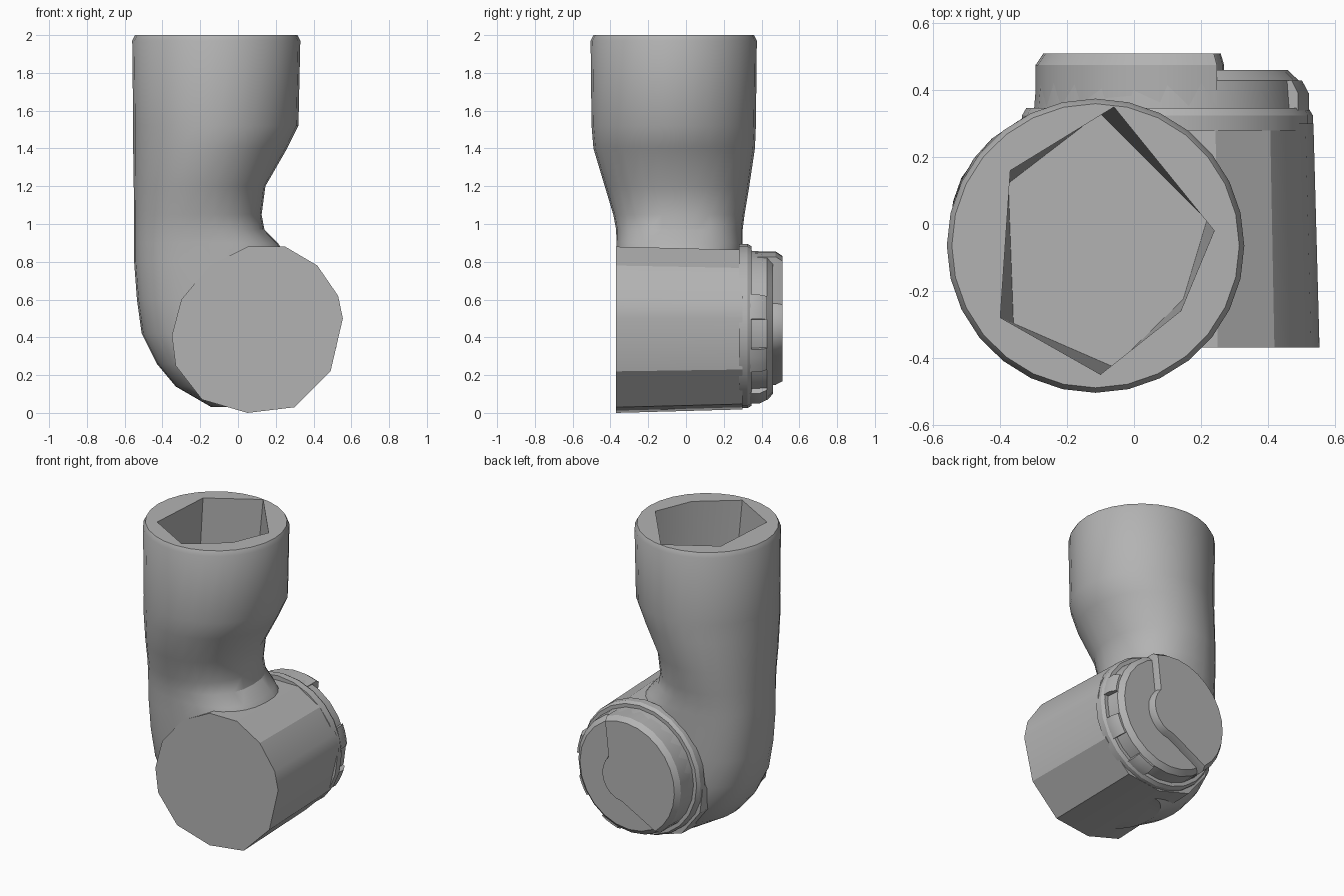
import bpy, bmesh
from math import sin, cos, radians, pi, copysign

cube = bpy.data.objects.get("Cube")
if cube:
    bpy.data.objects.remove(cube, do_unlink=True)

grey = bpy.data.materials.new("plain grey")
grey.use_nodes = True
COLOUR = (0.45, 0.45, 0.45, 1)
grey.diffuse_color = COLOUR
grey.node_tree.nodes["Principled BSDF"].inputs["Base Color"].default_value = COLOUR


def finish(name, bm, angle):
    bmesh.ops.recalc_face_normals(bm, faces=bm.faces[:])
    mesh = bpy.data.meshes.new(name)
    bm.to_mesh(mesh)
    bm.free()
    mesh.materials.append(grey)
    obj = bpy.data.objects.new(name, mesh)
    bpy.context.collection.objects.link(obj)
    bpy.ops.object.select_all(action='DESELECT')
    obj.select_set(True)
    bpy.context.view_layer.objects.active = obj
    bpy.ops.object.shade_smooth_by_angle(angle=radians(angle))
    return obj


def bridge(bm, a, b):
    n = len(a)
    for i in range(n):
        j = (i + 1) % n
        bm.faces.new((a[i], a[j], b[j], b[i]))


def stack(name, outline, layers, centre, angle=30):
    """Extrude an x-z outline along y; layers are (y, scale about the centre)."""
    bm = bmesh.new()
    cx, cz = centre
    rings = [[bm.verts.new((cx + (x - cx) * s, y, cz + (z - cz) * s)) for x, z in outline]
             for y, s in layers]
    for a, b in zip(rings, rings[1:]):
        bridge(bm, a, b)
    bm.faces.new(rings[0])
    bm.faces.new(rings[-1])
    return finish(name, bm, angle)


def arc(centre, radius, start, end, count):
    return [(centre[0] + radius * cos(radians(start + (end - start) * i / (count - 1))),
             centre[1] + radius * sin(radians(start + (end - start) * i / (count - 1))))
            for i in range(count)]


# Sleeve: lofted from the rounded elbow up to the open socket
SIDES = 28
sections = [  # height, left x, right x, front y, back y, squareness
    (0.03, -0.14, 0.20, -0.25, 0.20, 2.2),
    (0.14, -0.33, 0.25, -0.33, 0.27, 2.2),
    (0.26, -0.43, 0.30, -0.35, 0.29, 2.3),
    (0.42, -0.51, 0.32, -0.36, 0.30, 2.4),
    (0.60, -0.535, 0.32, -0.368, 0.30, 2.5),
    (0.80, -0.55, 0.28, -0.368, 0.30, 2.5),
    (0.90, -0.55, 0.21, -0.368, 0.30, 2.4),
    (0.97, -0.55, 0.14, -0.37, 0.30, 2.3),
    (1.05, -0.55, 0.125, -0.385, 0.31, 2.2),
    (1.20, -0.552, 0.145, -0.43, 0.335, 2.1),
    (1.40, -0.555, 0.26, -0.49, 0.365, 2),
    (1.52, -0.555, 0.32, -0.50, 0.37, 2),
    (1.97, -0.56, 0.33, -0.505, 0.375, 2),
    (2.0, -0.545, 0.315, -0.49, 0.36, 2),
]
bm = bmesh.new()
rings = []
for z, x0, x1, y0, y1, p in sections:
    ring = []
    for i in range(SIDES):
        t = 2 * pi * i / SIDES
        c, s = cos(t), sin(t)
        ring.append(bm.verts.new(((x0 + x1) / 2 + (x1 - x0) / 2 * copysign(abs(c) ** (2 / p), c),
                                  (y0 + y1) / 2 + (y1 - y0) / 2 * copysign(abs(s) ** (2 / p), s), z)))
    rings.append(ring)
for a, b in zip(rings, rings[1:]):
    bridge(bm, a, b)
bm.faces.new(rings[0])

# Six-sided socket, tapered and slightly twisted
hexagon = [(-0.1, -0.45), (-0.40, -0.28), (-0.37, 0.16), (-0.06, 0.35), (0.24, -0.02), (0.14, -0.26)]
mouth = [bm.verts.new((x, y, 2.0)) for x, y in hexagon]
floor = []
for x, y in hexagon:
    dx, dy, t = (x + 0.1) * 0.95, (y + 0.05) * 0.95, radians(6)
    floor.append(bm.verts.new((-0.1 + dx * cos(t) - dy * sin(t), -0.05 + dx * sin(t) + dy * cos(t), 1.45)))
bridge(bm, mouth, floor)
bm.faces.new(floor)
rim = []
for loop in (rings[-1], mouth):
    for i, v in enumerate(loop):
        rim.append(bm.edges.get((v, loop[(i + 1) % len(loop)])))
bmesh.ops.triangle_fill(bm, edges=rim, use_beauty=True)
finish("sleeve", bm, 32)

# Joint drum: faceted barrel running front to back
AXIS = (0.10, 0.46)
drum = [(0.05, 0.0), (0.30, 0.03), (0.49, 0.22), (0.555, 0.50), (0.53, 0.62), (0.42, 0.78),
        (0.25, 0.88), (0.05, 0.88), (-0.15, 0.78), (-0.30, 0.60), (-0.35, 0.41),
        (-0.33, 0.25), (-0.19, 0.07)]
stack("joint_drum", drum, [(-0.37, 1), (0.30, 0.96)], AXIS, 25)

# Rear flange and cap
stack("rear_flange", arc(AXIS, 0.435, 0, 345, 24), [(0.28, 1), (0.325, 1), (0.347, 0.97)], AXIS)
stack("cap_base", arc(AXIS, 0.40, 0, 345, 24), [(0.33, 1), (0.43, 0.98), (0.46, 0.90)], AXIS)

# Raised part of the cap: a half disc with a round hub
hub = arc(AXIS, 0.17, -85, 45, 9)
raised = arc(AXIS, 0.395, 68, 232, 14) + hub
stack("cap_raised_plate", raised, [(0.35, 1), (0.475, 1), (0.51, 0.94)], AXIS)

# Small lugs around the lower rim of the cap
for k, a in enumerate((-75, -35, 5)):
    lug = arc(AXIS, 0.425, a, a + 18, 4) + arc(AXIS, 0.34, a + 18, a, 4)
    stack(f"cap_lug_{k + 1}", lug, [(0.34, 1), (0.39, 1), (0.43, 0.95)], AXIS)
